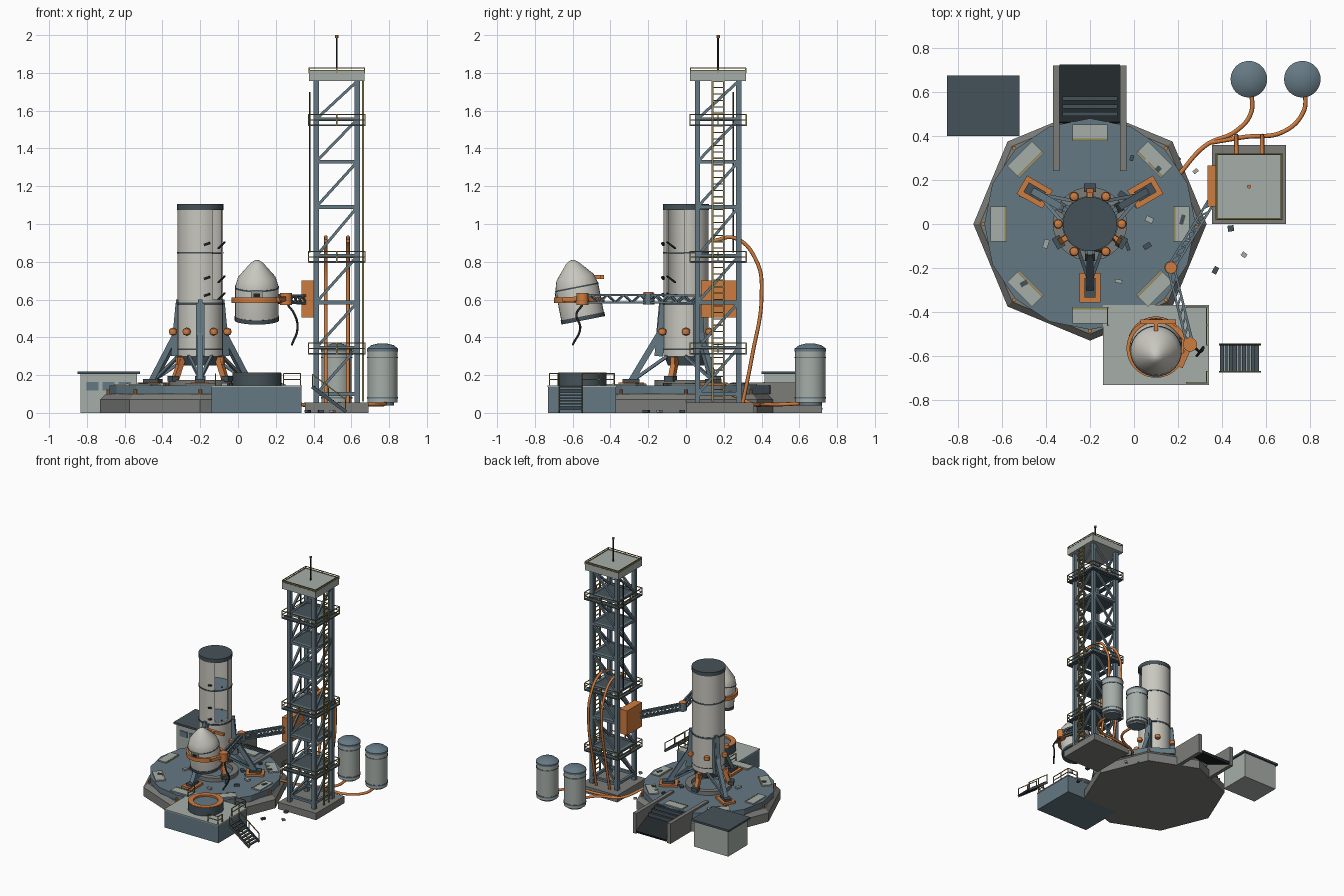
import bpy, bmesh, random
from math import sin, cos, pi, radians
from mathutils import Vector as V, Matrix as M

if "Cube" in bpy.data.objects:
    bpy.data.objects.remove(bpy.data.objects["Cube"])

random.seed(4)

def mat(name, *c):
    m = bpy.data.materials.new(name)
    m.diffuse_color = (*c, 1)
    m.use_nodes = True
    m.node_tree.nodes["Principled BSDF"].inputs["Base Color"].default_value = m.diffuse_color
    return m

STEEL = mat("steel_blue", .13, .19, .23)
DARK = mat("dark_steel", .06, .085, .1)
BLACK = mat("black", .015, .02, .022)
LIGHT = mat("light_grey", .38, .42, .39)
WHITE = mat("off_white", .58, .57, .52)
CONC = mat("concrete", .2, .2, .19)
ORANGE = mat("orange", .62, .2, .05)
YELLOW = mat("rail_yellow", .3, .24, .08)

class Part:
    """Collects primitives into one mesh object."""
    def __init__(self, name, m):
        self.name, self.m, self.bm = name, m, bmesh.new()
    def box(self, c, s, rot=0):
        bmesh.ops.create_cube(self.bm, size=1, matrix=M.Translation(c) @ M.Rotation(rot, 4, 'Z') @ M.Diagonal((*s, 1)))
        return self
    def span(self, a, b):
        a, b = V(a), V(b)
        return self.box((a + b) / 2, b - a)
    def beam(self, a, b, w, h=None):
        a, b = V(a), V(b)
        d = b - a
        bmesh.ops.create_cube(self.bm, size=1, matrix=M.Translation((a + b) / 2) @
            d.to_track_quat('Z', 'Y').to_matrix().to_4x4() @ M.Diagonal((w, h or w, d.length, 1)))
        return self
    def lathe(self, prof, c=(0, 0, 0), n=32, a0=0, a1=360, closed=False):
        full = a1 - a0 == 360
        k = n if full else n + 1
        rings = []
        for i in range(k):
            a = radians(a0 + (a1 - a0) * i / n)
            rings.append([self.bm.verts.new((c[0] + r * cos(a), c[1] + r * sin(a), c[2] + z)) for r, z in prof])
        p = len(prof)
        for i in range(n):
            A, B = rings[i], rings[(i + 1) % k]
            for j in range(p if closed else p - 1):
                q = (j + 1) % p
                self.bm.faces.new((A[j], B[j], B[q], A[q]))
        if not full:
            self.bm.faces.new(rings[0])
            self.bm.faces.new(rings[-1])
        return self
    def cyl(self, c, r, z0, z1, n=32, r2=None):
        return self.lathe([(0, z0), (r, z0), (r if r2 is None else r2, z1), (0, z1)], (c[0], c[1], 0), n)
    def ring(self, c, ri, ro, z0, z1, n=32, a0=0, a1=360):
        return self.lathe([(ri, z0), (ro, z0), (ro, z1), (ri, z1)], (c[0], c[1], 0), n, a0, a1, True)
    def rail(self, pts, z, h, loop=True):
        q = pts + pts[:1] if loop else pts
        for x, y in pts:
            self.beam((x, y, z), (x, y, z + h), .006)
        for (a, b), (c, d) in zip(q, q[1:]):
            for k in (.5, 1):
                self.beam((a, b, z + h * k), (c, d, z + h * k), .005)
        return self
    def done(self, smooth=False, loc=(0, 0, 0), rot=(0, 0, 0)):
        bmesh.ops.remove_doubles(self.bm, verts=self.bm.verts, dist=1e-5)
        bmesh.ops.recalc_face_normals(self.bm, faces=self.bm.faces)
        me = bpy.data.meshes.new(self.name)
        self.bm.to_mesh(me)
        me.materials.append(self.m)
        o = bpy.data.objects.new(self.name, me)
        bpy.context.collection.objects.link(o)
        o.location, o.rotation_euler = loc, rot
        if smooth:
            bpy.ops.object.select_all(action='DESELECT')
            o.select_set(True)
            bpy.context.view_layer.objects.active = o
            bpy.ops.object.shade_smooth_by_angle(angle=radians(35))

def hose(name, m, pts, r):
    cu = bpy.data.curves.new(name, 'CURVE')
    cu.dimensions, cu.bevel_depth, cu.bevel_resolution = '3D', r, 2
    cu.use_fill_caps = True
    s = cu.splines.new('BEZIER')
    s.bezier_points.add(len(pts) - 1)
    for b, p in zip(s.bezier_points, pts):
        b.co, b.handle_left_type, b.handle_right_type = p, 'AUTO', 'AUTO'
    cu.materials.append(m)
    bpy.context.collection.objects.link(bpy.data.objects.new(name, cu))

C = (-.2, 0)
def polar(deg, r, z=0):
    return V((C[0] + r * cos(radians(deg)), C[1] + r * sin(radians(deg)), z))

# launch pad: octagonal slab, steel deck, plates and edge lamps
Part("pad_slab", CONC).lathe([(0, 0), (.53, 0), (.53, .07), (.5, .1), (0, .1)], (*C, 0), 8).done()
Part("pad_deck", STEEL).cyl(C, .48, .1, .145, 16).done()
plates, stripes, lamps = Part("deck_plates", LIGHT), Part("plate_stripes", YELLOW), Part("edge_lamps", ORANGE)
for a in range(0, 360, 45):
    plates.box(polar(a, .415, .148), (.075, .16, .012), radians(a))
    stripes.box(polar(a, .385, .149), (.008, .16, .013), radians(a))
    lamps.cyl(polar(a, .487), .009, .09, .125, 8)
for p in (plates, stripes, lamps):
    p.done()
Part("mount_ring", CONC).ring(C, .125, .168, .14, .175).done(True)

# flame trench at the back
Part("trench_walls", CONC).span((-.368, .24, 0), (-.338, .72, .16)).span((-.064, .24, 0), (-.034, .72, .16)).done()
Part("trench_floor", BLACK).beam((-.201, .46, .13), (-.201, .72, .015), .274, .02).done()
slats = Part("trench_slats", DARK)
for y in (.5, .535, .57):
    slats.box((-.201, y, .15 - (y - .46) * .44), (.25, .018, .03))
slats.done()

# booster: shell with a torn-open side, inner decks, bands, engine bay
GAP0, GAP1 = -57, -5
sh = Part("booster_shell", WHITE)
sh.ring(C, .112, .12, .3, .6).ring(C, .112, .12, .6, 1.08, 32, GAP1, GAP0 + 360).done(True)
decks = Part("booster_decks", STEEL)
for z in (.6, .85):
    decks.cyl(C, .113, z - .01, z)
decks.done(True)
Part("booster_cap", DARK).cyl(C, .123, 1.075, 1.105).done(True)
bands = Part("booster_bands", DARK).ring(C, .118, .123, .572, .585)
bands.ring(C, .118, .123, .843, .853, 32, GAP1, GAP0 + 360).done(True)
Part("engine_bay", DARK).lathe([(0, .25), (.095, .25), (.115, .3), (.121, .34), (0, .34)], (*C, 0)).done(True)
torn = Part("torn_struts", BLACK)
for z in (.6, .69, .87):
    torn.beam(polar(-30, .11, z), polar(-38, .165, z + .035), .008)
    torn.beam(polar(-80, .12, z + .02), polar(-68, .135, z + .03), .012)
torn.done()

# landing legs with fairings and feet, plus hold-down clamps between them
fair, legs, feet = Part("leg_fairings", STEEL), Part("landing_legs", STEEL), Part("leg_feet", ORANGE)
pads, clamps, joints = Part("foot_pads", DARK), Part("hold_down_clamps", ORANGE), Part("leg_joints", ORANGE)
for a in (30, 150, 270):
    t = radians(a)
    fair.beam(polar(a, .115, .58), polar(a, .145, .3), .045, .045)
    legs.beam(polar(a, .13, .6), polar(a, .15, .38), .022).beam(polar(a, .14, .42), polar(a, .29, .17), .032)
    side = V((-sin(t), cos(t), 0)) * .06
    for s in (-1, 1):
        legs.beam(polar(a, .1, .3) + side * s, polar(a, .27, .18), .016)
        p = polar(a, .125, .43) + side * s * 1.2
        joints.lathe([(0, -.022), (.018, -.014), (.022, 0), (.018, .014), (0, .022)], p, 12)
    feet.box(polar(a, .29, .153), (.135, .095, .016), t)
    pads.box(polar(a, .29, .168), (.09, .05, .022), t)
    b = a + 60
    clamps.beam(polar(b, .155, .17), polar(b, .115, .28), .03).box(polar(b, .125, .275), (.04, .025, .04), radians(b))
    pads.box(polar(b, .165, .18), (.04, .055, .03), radians(b))
for p in (fair, legs, feet, pads, clamps):
    p.done()
joints.done(True)

# service tower
TX, TY, H = .523, .17, .109
Z = [.1, .345, .585, .83, 1.09, 1.33, 1.555, 1.757]
Part("tower_base", CONC).span((.355, 0, 0), (.69, .36, .055)).done()
frame, brace = Part("tower_frame", STEEL), Part("tower_braces", STEEL)
floors, rails = Part("tower_floors", DARK), Part("tower_rails", YELLOW)
cor = [V((TX + H * i, TY + H * j, 0)) for i, j in ((-1, -1), (1, -1), (1, 1), (-1, 1))]
for i, p in enumerate(cor):
    q = cor[(i + 1) % 4]
    frame.beam(p + V((0, 0, .05)), p + V((0, 0, 1.757)), .028)
    for z0, z1 in zip(Z, Z[1:]):
        frame.beam(p + V((0, 0, z0)), q + V((0, 0, z0)), .02)
        a, b = (p, q) if i < 2 else (q, p)
        brace.beam(a + V((0, 0, z0)), b + V((0, 0, z1)), .015)
def square(h):
    return [(TX + h * i, TY + h * j) for i, j in ((-1, -1), (0, -1), (1, -1), (1, 0), (1, 1), (0, 1), (-1, 1), (-1, 0))]
for z in Z[1:-1]:
    floors.box((TX, TY, z), (.21, .21, .014))
for z in (.345, .83, 1.555):
    rails.rail(square(.149), z - .035, .06)
    floors.ring((TX, TY), .16, .21, z - .037, z - .027, 4, 45, 405)
rails.rail(square(.146), 1.8, .025)
for p in (frame, brace, floors, rails):
    p.done()
Part("tower_roof", LIGHT).box((TX, TY, 1.783), (.296, .296, .052)).done()
Part("antenna", BLACK).cyl((TX, TY), .005, 1.8, 1.99, 8).done()
Part("antenna_tip", ORANGE).cyl((TX, TY), .009, 1.985, 2, 8).done()
lad = Part("tower_ladder", YELLOW)
for y in (.14, .2):
    lad.beam((.662, y, .06), (.662, y, 1.8), .009)
for i in range(50):
    lad.beam((.662, .14, .09 + i * .034), (.662, .2, .09 + i * .034), .006)
lad.done()
Part("tower_cable", BLACK).beam((.38, .25, .85), (.38, .25, 1.7), .01).done()
for x in (.465, .582):
    hose("tower_hose", ORANGE, [(x, .14, .91), (x, .26, .925), (x, .375, .8), (x, .4, .62), (x, .35, .3), (x, .3, .05)], .01)

# swing arm: slewing box, two truss links, joints and gripper
Part("arm_slewing_box", ORANGE).span((.335, .08, .505), (.4, .265, .7)).done()
A, B, W = V((.35, .1, .6)), V((.168, -.198, .605)), V((.255, -.548, .605))
arm = Part("arm_truss", STEEL)
for p, q, n in ((A, B, 8), (B, W, 8)):
    d = (q - p).normalized()
    s = V((-d.y, d.x, 0)) * .014
    u = V((0, 0, .02))
    for k in (s + u, s - u, -s + u, -s - u):
        arm.beam(p + k, q + k, .011)
    for i in range(n):
        f, g = p.lerp(q, i / n), p.lerp(q, (i + 1) / n)
        w = u if i % 2 else -u
        for k in (s, -s):
            arm.beam(f + k + w, g + k - w, .008)
        arm.beam(f + s + u, g - s + u, .008)
arm.done()
Part("arm_elbow", STEEL).cyl(B, .03, .575, .632, 16).done(True)
Part("arm_joints", ORANGE).cyl(B, .027, .63, .64, 16).cyl(W, .032, .57, .635, 16).done(True)
CP = (.1, -.565)
Part("gripper_ring", ORANGE).ring(CP, .118, .134, .582, .612, 32, 40, 350).done(True)
Part("gripper_arms", ORANGE).beam(W, (.19, -.47, .6), .024).beam(W, (.21, -.65, .6), .024).span((.03, -.455, .71), (.19, -.435, .73)).beam((.1, -.445, .72), (.1, -.51, .72), .02).done()
hose("dangling_hose", BLACK, [(.265, -.55, .57), (.3, -.58, .52), (.315, -.56, .45), (.285, -.6, .36)], .006)

# tilted capsule held by the arm
tilt = dict(loc=(*CP, .6), rot=(radians(11), 0, 0))
Part("capsule", WHITE).lathe([(0, -.1), (.115, -.1), (.115, .07), (.1, .12), (.035, .195), (.015, .21), (0, .213)]).done(True, **tilt)
Part("capsule_bands", DARK).ring((0, 0), .09, .118, -.112, -.09).ring((0, 0), .11, .117, .062, .07).done(True, **tilt)
Part("capsule_hatch", LIGHT).box((0, -.112, .045), (.06, .012, .05)).done(**tilt)
Part("capsule_window", BLACK).box((0, -.117, .045), (.034, .01, .022)).done(**tilt)

# cargo dock in front with round cradle, rails and stairs
Part("dock_body", STEEL).span((-.14, -.73, 0), (.337, -.37, .138)).done()
Part("dock_top", LIGHT).span((-.142, -.732, .138), (.34, -.368, .146)).done()
Part("dock_cradle", DARK).ring((.1, -.55), .1, .13, .146, .21).done(True)
Part("cradle_pad", ORANGE).ring((.1, -.55), .09, .128, .2, .214).done(True)
Part("cradle_floor", STEEL).cyl((.1, -.55), .1, .146, .195).done(True)
Part("dock_rails", YELLOW).rail([(.33, -.55), (.33, -.46), (.33, -.378), (.24, -.378)], .146, .062, False)\
    .rail([(.33, -.67), (.33, -.722), (.24, -.722)], .146, .062, False).rail([(-.12, -.46), (-.12, -.38)], .146, .06, False).done()
st, sr = Part("dock_stairs", DARK), Part("stair_rails", YELLOW)
for i in range(9):
    st.box((.4 + i * .02, -.61, .138 - i * .015), (.018, .115, .008))
for y in (-.672, -.548):
    st.beam((.392, y, .138), (.572, y, .006), .008, .018)
    sr.beam((.392, y, .205), (.572, y, .07), .006)
    for x, z in ((.395, .135), (.48, .075), (.57, .005)):
        sr.beam((x, y, z), (x, y, z + .067), .006)
st.done()
sr.done()

# control bunker
Part("bunker_walls", LIGHT).span((-.835, .415, 0), (-.535, .66, .205)).done()
Part("bunker_roof", DARK).span((-.85, .4, .205), (-.52, .675, .22)).done()
win = Part("bunker_windows", STEEL)
for x in (-.77, -.685, -.6):
    win.box((x, .414, .14), (.065, .01, .045))
win.done()

# propellant tanks and feed lines
tank, dome = Part("tanks", LIGHT), Part("tank_domes", STEEL)
for x in (.522, .765):
    tank.cyl((x, .658), .08, .055, .335)
    dome.lathe([(.083, .325), (.083, .34), (.06, .358), (.02, .368), (0, .368)], (x, .658, 0))
    dome.ring((x, .658), .078, .083, .075, .085).cyl((x, .658), .06, .04, .056)
    dome.ring((x, .658), .078, .083, .29, .296)
tank.done(True)
dome.done(True)
hose("feed_line_near", ORANGE, [(.535, .6, .05), (.53, .5, .045), (.46, .42, .045), (.33, .36, .045), (.2, .22, .11)], .01)
hose("feed_line_far", ORANGE, [(.78, .6, .05), (.77, .51, .045), (.68, .42, .045), (.5, .395, .045), (.35, .37, .045)], .01)

# scattered debris on deck and ground
deb, frag = Part("debris_dark", DARK), Part("debris_light", LIGHT)
for i, (x, y) in enumerate([(-.01, .3), (.06, .29), (.19, .3), (.11, .25), (.28, .24), (-.05, .13), (.02, .09), (.07, .02), (-.03, -.1), (.06, -.1),
                            (-.07, -.26), (-.32, .07), (-.5, .13), (-.4, -.09), (-.5, -.27), (.44, -.02), (.5, -.14), (.37, -.21), (.22, .02)]):
    z = .152 if (V((x, y)) - V(C)).length < .47 else .008
    (frag if i % 3 == 1 else deb).box((x, y, z), (random.uniform(.02, .045), random.uniform(.015, .03), .014), random.uniform(0, pi))
deb.done()
frag.done()
